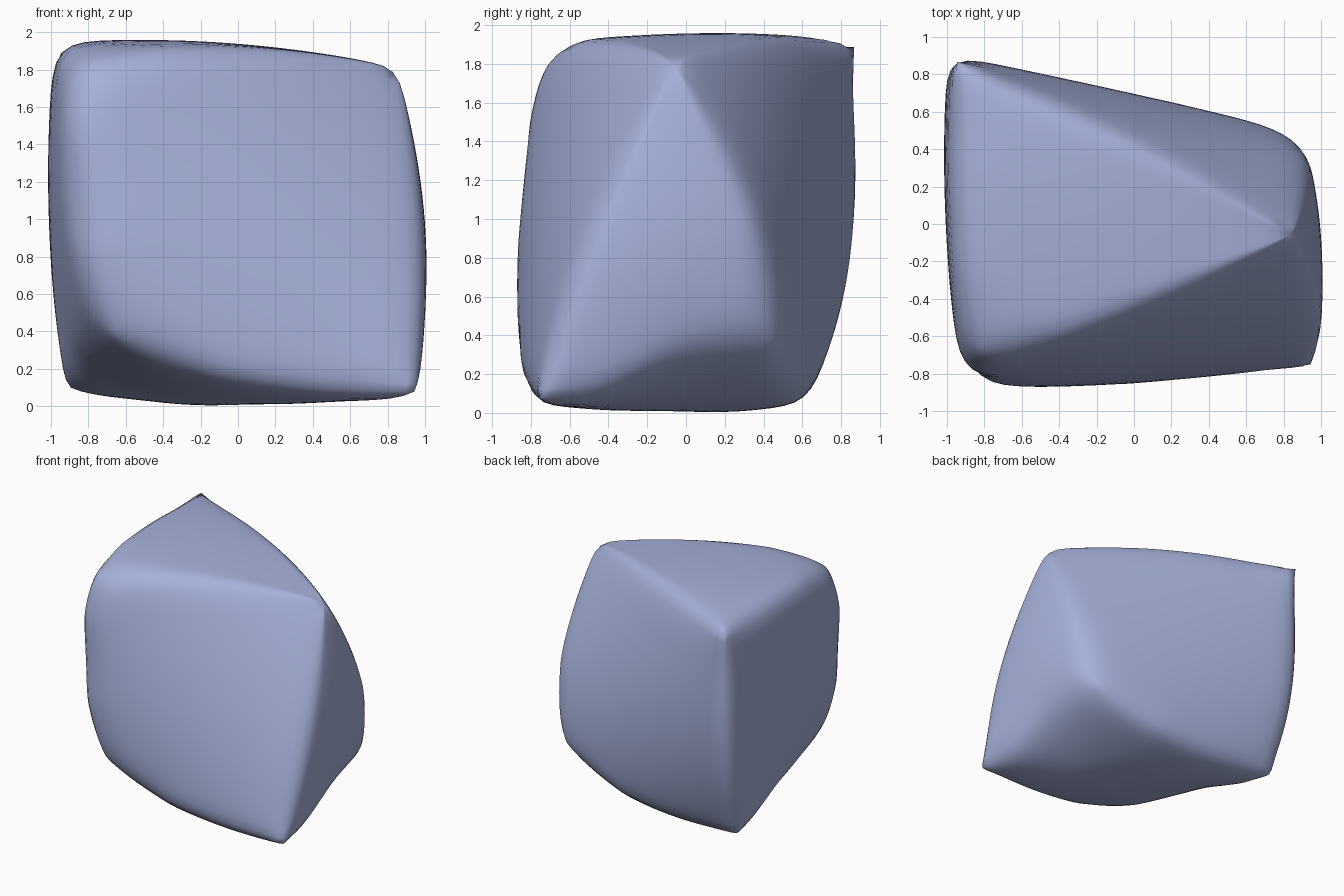
import bpy, bmesh, math
from mathutils import Vector

if "Cube" in bpy.data.objects:
    bpy.data.objects.remove(bpy.data.objects["Cube"])

N = 24  # divisions per face

# Corners, edge midpoints (two letters) and face centres of the warped block
P = {k: Vector(v) for k, v in {
    # corners
    "A": (-0.90, -0.81, 1.88), "B": (0.85, -0.06, 1.81), "C": (-0.96, 0.88, 1.90),
    "E": (0.975, -0.79, 0.05), "F": (-0.93, 0.62, 0.09),
    "G": (0.875, 0.53, 0.30), "H": (-0.74, -0.885, 0.32),
    # edge midpoints
    "AB": (0.0, -0.47, 1.92), "BC": (0.0, 0.45, 1.93), "AC": (-0.98, 0.18, 1.945),
    "AH": (-0.91, -0.87, 1.12), "BE": (0.99, -0.49, 0.95), "BG": (0.93, 0.35, 1.05),
    "CF": (-0.998, 0.885, 0.84), "HE": (0.15, -0.845, 0.10), "EG": (0.92, -0.09, 0.26),
    "FG": (0.0, 0.61, 0.07), "FH": (-0.86, -0.10, 0.28),
    # face centres
    "top": (-0.05, 0.02, 1.942), "front": (0.05, -0.765, 1.0), "left": (-1.0, 0.0, 1.0),
    "back": (0.0, 0.69, 0.97), "right": (1.0, -0.07, 0.93), "base": (0.0, -0.08, 0.005),
}.items()}

# Each face as rows of three control names; two faces taper to corner B
FACES = [
    ("A AB B", "AC top B", "C BC B"),
    ("H HE E", "AH front BE", "A AB B"),
    ("F FH H", "CF left AH", "C AC A"),
    ("G FG F", "BG back CF", "B BC C"),
    ("E EG G", "BE right BG", "B B B"),
    ("F FG G", "FH base EG", "H HE E"),
]


def curve(a, b, c, t):
    """Quadratic curve passing through three points."""
    return a * ((1 - t) * (1 - 2 * t)) + b * (4 * t * (1 - t)) + c * (t * (2 * t - 1))


# Bulged patches welded into one closed skin
bm = bmesh.new()
for rows in FACES:
    pts = [[P[n] for n in row.split()] for row in rows]
    grid = []
    for j in range(N + 1):
        ends = [curve(pts[0][i], pts[1][i], pts[2][i], j / N) for i in range(3)]
        grid.append([bm.verts.new(curve(*ends, i / N)) for i in range(N + 1)])
    for j in range(N):
        for i in range(N):
            bm.faces.new((grid[j][i], grid[j][i + 1], grid[j + 1][i + 1], grid[j + 1][i]))
bmesh.ops.remove_doubles(bm, verts=bm.verts, dist=0.0005)
bmesh.ops.recalc_face_normals(bm, faces=bm.faces)

# Fuller diagonal keel under the block, with a swollen lobe at each end
axis = (P["E"] - P["F"]).to_2d()
LOBES = [(Vector((0.93, -0.45, 0.14)), 0.10), (Vector((-0.88, 0.36, 0.15)), 0.07)]
for v in bm.verts:
    rel = (v.co - P["F"]).to_2d()
    t = rel.dot(axis) / axis.length_squared
    drop = sum(k * math.exp(-((v.co - c).length / 0.24) ** 2) for c, k in LOBES)
    if 0 < t < 1 and v.co.z < 0.4:
        d = (rel - axis * t).length
        drop += 0.03 * math.sin(2 * math.pi * t) ** 2 * math.exp(-(d / 0.25) ** 2)
    v.co.z -= drop

mesh = bpy.data.meshes.new("warped_block")
bm.to_mesh(mesh)
bm.free()
block = bpy.data.objects.new("warped_block", mesh)
bpy.context.collection.objects.link(block)


def add_smooth(name, iterations, weight):
    """Smoothing pass limited by a weight rule."""
    group = block.vertex_groups.new(name=name)
    for v in mesh.vertices:
        group.add([v.index], max(0.0, min(1.0, weight(v.co))), 'REPLACE')
    mod = block.modifiers.new(name, 'SMOOTH')
    mod.factor = 1.0
    mod.iterations = iterations
    mod.vertex_group = name


def near(co, names):
    return min((co - P[k]).length for k in names)


# Soften all ridges, keep the pointed corners crisp, round the blunt corners further
add_smooth("round_edges", 10, lambda c: min(0.1 + near(c, "C") / 0.4, 0.25 + near(c, "B") / 0.4,
                                            0.35 + near(c, "EF") / 0.3))
add_smooth("round_corners", 25, lambda c: max(1.3 - near(c, "GH") / 0.55,
                                              0.8 - near(c, ["A", "AH"]) / 0.7))

# Colour and shading
mat = bpy.data.materials.new("pale_blue")
mat.diffuse_color = (0.38, 0.44, 0.70, 1.0)
mat.use_nodes = True
mat.node_tree.nodes["Principled BSDF"].inputs["Base Color"].default_value = mat.diffuse_color
mesh.materials.append(mat)
for p in mesh.polygons:
    p.use_smooth = True
